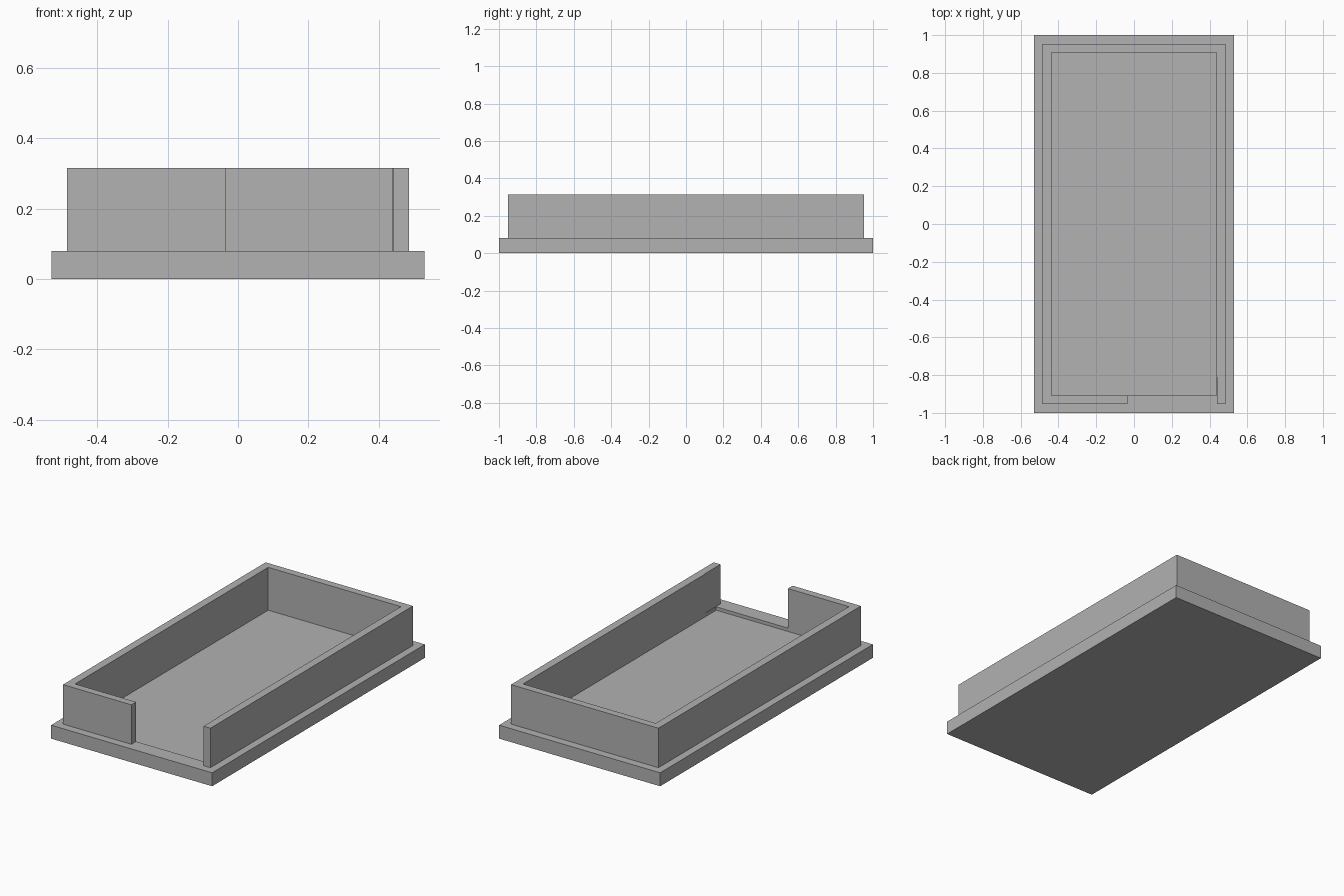
import bpy
import bmesh

cube = bpy.data.objects.get("Cube")
if cube:
    bpy.data.objects.remove(cube, do_unlink=True)

GREY = (0.445, 0.445, 0.445, 1.0)
grey = bpy.data.materials.new("plain grey")
grey.use_nodes = True
grey.diffuse_color = GREY
grey.node_tree.nodes["Principled BSDF"].inputs["Base Color"].default_value = GREY

BASE_X, BASE_Y = 0.53, 1.0      # half sizes of the base plate
WALL_X, WALL_Y = 0.485, 0.952   # outer half sizes of the wall
IN_X, IN_Y = 0.437, 0.908       # inner half sizes of the wall
FLOOR, BASE_TOP, WALL_TOP = 0.06, 0.08, 0.315
GAP_LEFT, GAP_RIGHT, GAP_BACK = 0.44, -0.035, -0.81


def add_object(name, bm):
    bmesh.ops.recalc_face_normals(bm, faces=bm.faces)
    mesh = bpy.data.meshes.new(name)
    bm.to_mesh(mesh)
    bm.free()
    mesh.materials.append(grey)
    obj = bpy.data.objects.new(name, mesh)
    bpy.context.collection.objects.link(obj)
    return obj


def rectangle(bm, x, y, z):
    corners = [(-x, -y), (x, -y), (x, y), (-x, y)]
    return [bm.verts.new((cx, cy, z)) for cx, cy in corners]


# Base plate with a shallow recessed floor inside the wall
bm = bmesh.new()
rings = [rectangle(bm, BASE_X, BASE_Y, 0), rectangle(bm, BASE_X, BASE_Y, BASE_TOP),
         rectangle(bm, IN_X, IN_Y, BASE_TOP), rectangle(bm, IN_X, IN_Y, FLOOR)]
for a, b in zip(rings, rings[1:]):
    for i in range(4):
        j = (i + 1) % 4
        bm.faces.new((a[i], a[j], b[j], b[i]))
bm.faces.new(rings[0])
bm.faces.new(rings[-1])
add_object("base_plate", bm)

# Wall running round the plate, open on part of the front
outline = [
    (GAP_RIGHT, -WALL_Y), (GAP_RIGHT, -IN_Y), (-IN_X, -IN_Y), (-IN_X, IN_Y),
    (IN_X, IN_Y), (IN_X, GAP_BACK), (GAP_LEFT, GAP_BACK), (GAP_LEFT, -WALL_Y),
    (WALL_X, -WALL_Y), (WALL_X, WALL_Y), (-WALL_X, WALL_Y), (-WALL_X, -WALL_Y),
]
bm = bmesh.new()
plan = bm.faces.new([bm.verts.new((x, y, BASE_TOP)) for x, y in outline])
extruded = bmesh.ops.extrude_face_region(bm, geom=[plan], use_keep_orig=True)
top = [v for v in extruded["geom"] if isinstance(v, bmesh.types.BMVert)]
bmesh.ops.translate(bm, verts=top, vec=(0, 0, WALL_TOP - BASE_TOP))
add_object("surrounding_wall", bm)
